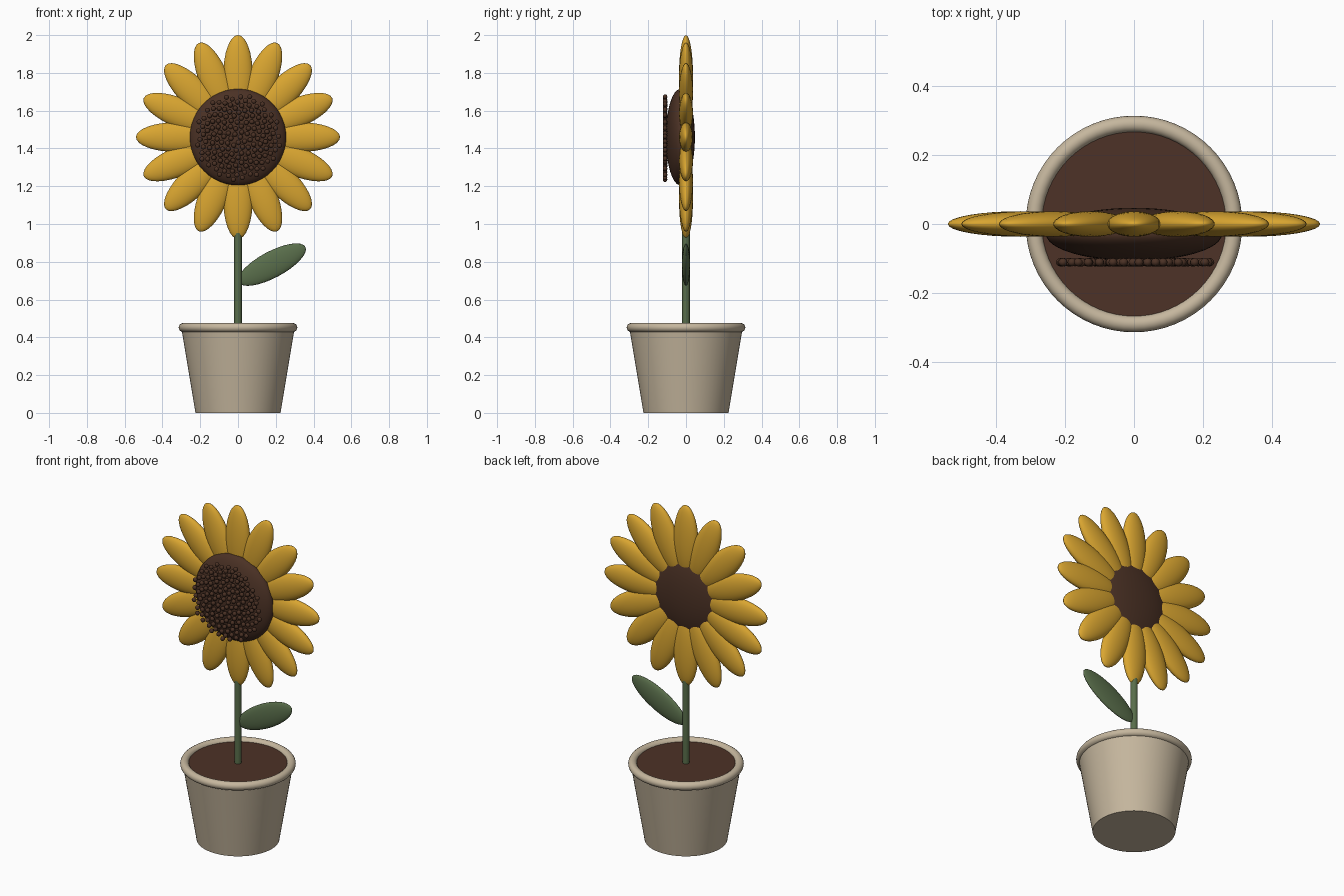
import bpy, math
from mathutils import Matrix, Vector

if "Cube" in bpy.data.objects:
    bpy.data.objects.remove(bpy.data.objects["Cube"])


def material(name, rgb):
    m = bpy.data.materials.new(name)
    m.diffuse_color = (*rgb, 1)
    m.use_nodes = True
    m.node_tree.nodes["Principled BSDF"].inputs["Base Color"].default_value = m.diffuse_color
    return m


CREAM = material("pot_cream", (0.56, 0.47, 0.34))
SOIL = material("soil_brown", (0.075, 0.032, 0.02))
BROWN = material("seed_brown", (0.07, 0.031, 0.018))
GOLD = material("petal_gold", (0.70, 0.38, 0.03))
GREEN = material("leaf_green", (0.10, 0.155, 0.07))
HEAD_Z = 1.46


def finish(name, mat):
    ob = bpy.context.object
    ob.name = name
    ob.data.materials.append(mat)
    bpy.ops.object.shade_smooth_by_angle(angle=math.radians(40))
    return ob


def ellipsoid(name, mat, centre, radii, tilt=0, seg=32, rings=16):
    """Ellipsoid whose long x axis is tilted upwards in the xz plane."""
    bpy.ops.mesh.primitive_uv_sphere_add(segments=seg, ring_count=rings, radius=1)
    ob = finish(name, mat)
    ob.matrix_world = (Matrix.Translation(Vector(centre))
                       @ Matrix.Rotation(-tilt, 4, 'Y')
                       @ Matrix.Diagonal((*radii, 1)))
    return ob


# Pot, rim and soil
bpy.ops.mesh.primitive_cone_add(vertices=64, radius1=0.225, radius2=0.30,
                                depth=0.45, location=(0, 0, 0.225))
finish("pot", CREAM)
bpy.ops.mesh.primitive_torus_add(major_radius=0.29, minor_radius=0.024,
                                 major_segments=64, minor_segments=16,
                                 location=(0, 0, 0.452))
finish("pot_rim", CREAM)
bpy.ops.mesh.primitive_cylinder_add(vertices=64, radius=0.275, depth=0.03,
                                    location=(0, 0, 0.443))
finish("soil", SOIL)

# Stem and leaf
bpy.ops.mesh.primitive_cylinder_add(vertices=24, radius=0.02, depth=0.86,
                                    location=(0, 0, 0.88))
finish("stem", GREEN)
ellipsoid("leaf", GREEN, (0.18, 0, 0.785), (0.20, 0.022, 0.07), math.radians(28))

# Ring of petals
for i in range(16):
    a = math.tau * i / 16
    ellipsoid(f"petal_{i + 1}", GOLD,
              (0.33 * math.cos(a), 0, HEAD_Z + 0.33 * math.sin(a)),
              (0.21, 0.037, 0.078), a)

# Flower head
ellipsoid("flower_head", BROWN, (0, -0.03, HEAD_Z), (0.255, 0.077, 0.255),
          seg=48, rings=24)

# Seeds in a golden-angle spiral, sharing one mesh
COUNT = 160
golden = math.pi * (3 - math.sqrt(5))
first = None
for i in range(COUNT):
    r = 0.226 * math.sqrt((i + 0.5) / COUNT)
    pos = (r * math.cos(i * golden), -0.111, HEAD_Z + r * math.sin(i * golden))
    if first is None:
        first = ellipsoid("seed_1", BROWN, pos, (0.013, 0.012, 0.013), seg=12, rings=8)
    else:
        seed = bpy.data.objects.new(f"seed_{i + 1}", first.data)
        seed.scale = (0.013, 0.012, 0.013)
        seed.location = pos
        bpy.context.collection.objects.link(seed)
